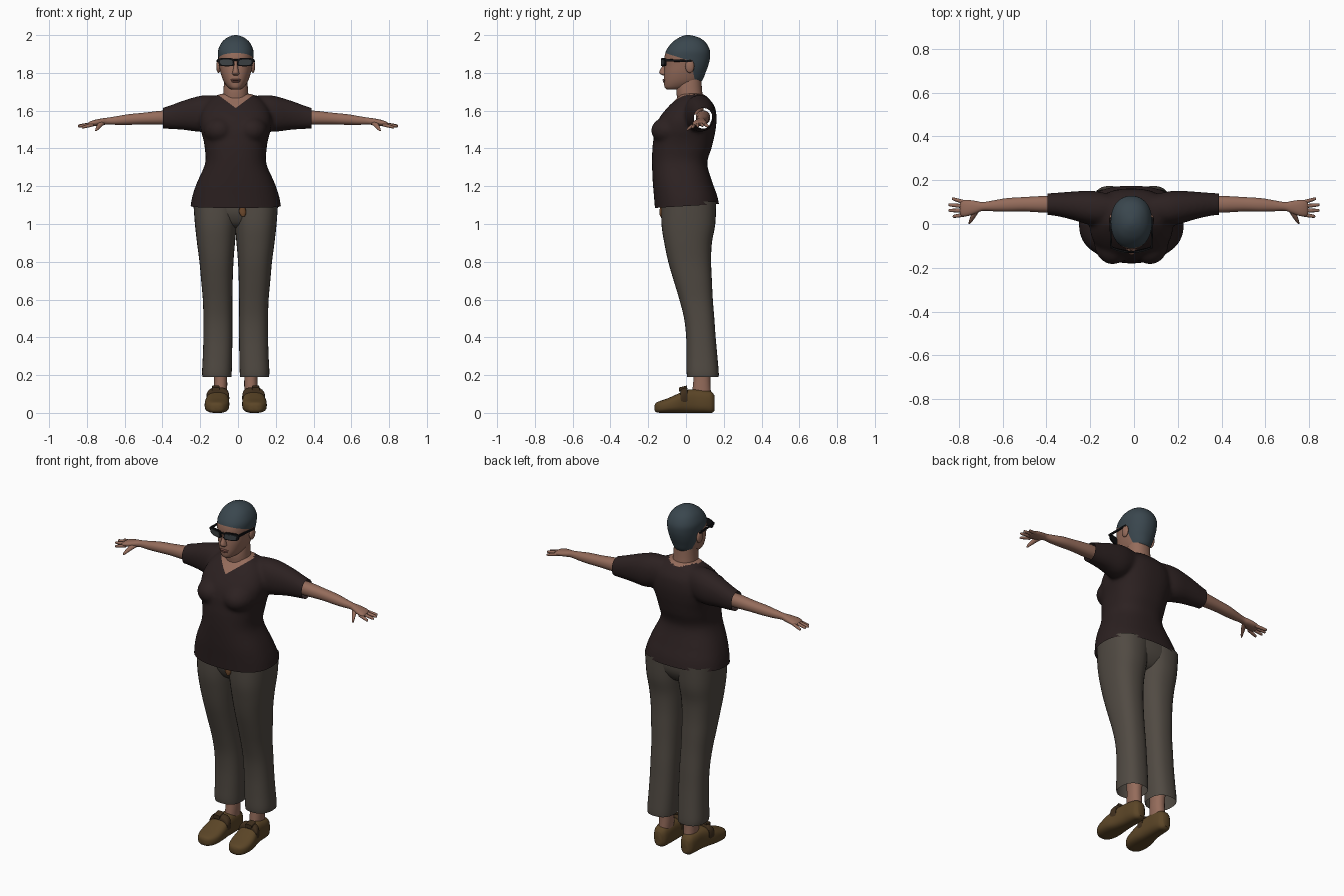
import bpy, bmesh, math
from mathutils import Vector

DX = -0.012          # the body stands slightly off the arm centre


def material(name, r, g, b):
    m = bpy.data.materials.new(name)
    m.diffuse_color = (r, g, b, 1)
    return m


SKIN = material("skin", 0.30, 0.15, 0.105)
LIP = material("lip", 0.22, 0.09, 0.07)
HAIR = material("slate_hair", 0.042, 0.062, 0.076)
SHIRT = material("dark_shirt", 0.025, 0.015, 0.015)
CLOTH = material("trouser_cloth", 0.082, 0.069, 0.056)
SHOE = material("brown_leather", 0.105, 0.06, 0.02)
STRAP = material("strap_leather", 0.05, 0.028, 0.012)
FRAME = material("black_frame", 0.006, 0.006, 0.007)
LENS = material("grey_lens", 0.05, 0.058, 0.062)
TIE = material("tan_tie", 0.15, 0.065, 0.025)


def spline(rows, n):
    """Catmull-Rom through the rows, n steps per span."""
    out = []
    for i in range(len(rows) - 1):
        p = [rows[max(i - 1, 0)], rows[i], rows[i + 1], rows[min(i + 2, len(rows) - 1)]]
        for k in range(n):
            t = k / n
            out.append([0.5 * (2 * b + (c - a) * t + (2 * a - 5 * b + 4 * c - d) * t * t
                               + (3 * b - a - 3 * c + d) * t ** 3) for a, b, c, d in zip(*p)])
    return out + [list(rows[-1])]


def loft(bm, axis, rows, e=2.2, n=4, seg=32, s=1, dx=DX, caps=True, warp=None):
    """Rows are (position, a0, a1, b0, b1): the bounds of each superellipse section."""
    rings = []
    for t, a0, a1, b0, b1 in spline(rows, n):
        ring = []
        for k in range(seg):
            w = 2 * math.pi * k / seg
            c, d = math.cos(w), math.sin(w)
            a = (a0 + a1) / 2 + (a1 - a0) / 2 * math.copysign(abs(c) ** (2 / e), c)
            b = (b0 + b1) / 2 + (b1 - b0) / 2 * math.copysign(abs(d) ** (2 / e), d)
            co = {"z": (a, b, t), "y": (a, t, b), "x": (t, a, b)}[axis]
            x, y, z = warp(*co) if warp else co
            ring.append(bm.verts.new((s * x + dx, y, z)))
        rings.append(ring)
    for r0, r1 in zip(rings, rings[1:]):
        for k in range(seg):
            j = (k + 1) % seg
            bm.faces.new((r0[k], r0[j], r1[j], r1[k]))
    if caps:
        bm.faces.new(rings[0])
        bm.faces.new(rings[-1])


def ball(bm, co, size):
    vs = bmesh.ops.create_uvsphere(bm, u_segments=24, v_segments=16, radius=1)["verts"]
    for v in vs:
        v.co = Vector((v.co.x * size[0] + co[0], v.co.y * size[1] + co[1], v.co.z * size[2] + co[2]))


def finish(name, bm, *mats, rule=None, angle=45):
    bmesh.ops.recalc_face_normals(bm, faces=bm.faces[:])
    me = bpy.data.meshes.new(name)
    if rule:
        for f in bm.faces:
            f.material_index = rule(*f.calc_center_median())
    bm.to_mesh(me)
    bm.free()
    for m in mats:
        me.materials.append(m)
    me.shade_smooth()
    me.set_sharp_from_angle(angle=math.radians(angle))
    ob = bpy.data.objects.new(name, me)
    bpy.context.collection.objects.link(ob)
    return ob


def part(name, mat, axis, rows, **kw):
    bm = bmesh.new()
    loft(bm, axis, rows, **kw)
    return finish(name, bm, mat)


def cut(bm, co, no, **kw):
    bmesh.ops.bisect_plane(bm, geom=bm.verts[:] + bm.edges[:] + bm.faces[:],
                           plane_co=co, plane_no=no, **kw)


def fuse(bm, voxel, smooth):
    """Merge overlapping solids into one smooth skin and return it as a bmesh."""
    ob = finish("helper", bm)
    r = ob.modifiers.new("remesh", "REMESH")
    r.mode, r.voxel_size = "VOXEL", voxel
    m = ob.modifiers.new("smooth", "SMOOTH")
    m.factor, m.iterations = 0.5, smooth
    ev = ob.evaluated_get(bpy.context.evaluated_depsgraph_get())
    out = bmesh.new()
    out.from_mesh(ev.to_mesh())
    bpy.data.objects.remove(ob)
    return out


# Shirt: torso, bust and sleeves fused, then trimmed at hem and cuffs
torso = [(1.02, .25, -.16, .185), (1.09, .24, -.165, .177), (1.15, .229, -.17, .165),
         (1.22, .205, -.176, .14), (1.32, .162, -.18, .112), (1.40, .164, -.178, .135),
         (1.45, .172, -.172, .147), (1.50, .186, -.165, .157), (1.56, .19, -.142, .162),
         (1.62, .17, -.095, .153), (1.665, .13, -.048, .12), (1.69, .08, -.03, .09)]
sleeve = [(.04, .03, .12, 1.54, 1.67), (.12, 0, .14, 1.51, 1.681), (.19, -.005, .152, 1.488, 1.68),
          (.28, .02, .148, 1.498, 1.655), (.36, .038, .142, 1.503, 1.626), (.45, .045, .138, 1.508, 1.597)]
bm = bmesh.new()
loft(bm, "z", [(z, -w, w, f, b) for z, w, f, b in torso], e=2.4, seg=48)
for s in (-1, 1):
    loft(bm, "x", sleeve, s=s, dx=-.005)
    ball(bm, (s * .085 + DX, -.085, 1.495), (.085, .1, .075))
bm = fuse(bm, .011, 5)
cut(bm, (0, 0, 1.095), (0, -.06, 1), clear_inner=True)
for s in (-1, 1):
    cut(bm, (s * .392 - .004, 0, 0), (s, 0, 0), clear_outer=True)
    cut(bm, (DX, 0, 1.614), (s * .75, 0, -1))


def neckline(x, y, z):
    x = abs(x - DX)
    vee = y < .04 and z > 1.614 + .75 * x
    collar = z > 1.63 and (x / .085) ** 2 + ((y - .025) / .085) ** 2 < 1
    return int(vee or collar)


finish("shirt", bm, SHIRT, SKIN, rule=neckline)

# Trousers: two legs overlapping at the seat, open at the hems
leg = [(1.12, -.02, .225, -.13, .16), (1.0, -.006, .216, -.13, .155), (.9, .004, .205, -.115, .137),
       (.8, .012, .192, -.094, .133), (.7, .016, .183, -.065, .137), (.6, .018, .174, -.035, .142),
       (.5, .018, .171, -.01, .15), (.4, .018, .171, .001, .157), (.3, .019, .174, .003, .166),
       (.22, .021, .178, .003, .173), (.19, .023, .176, .006, .173)]
for s, side in ((-1, "left"), (1, "right")):
    part(side + "_trouser_leg", CLOTH, "z", leg, e=2.4, s=s, caps=False)
part("trouser_seat", CLOTH, "z", [(1.14, -.22, .22, -.125, .155), (1.06, -.215, .215, -.12, .15),
     (1.0, -.17, .17, -.09, .115), (.98, -.08, .08, -.05, .07)], e=2.5)
part("waist_tie", TIE, "z", [(1.09, .02, .05, -.138, -.118), (1.06, .018, .055, -.14, -.118),
     (1.04, .03, .048, -.138, -.118)], seg=12)

# Arms, hands and feet
arm = [(.30, .55, 1.565, .036, .036), (.40, .09, 1.563, .038, .037), (.50, .09, 1.558, .033, .031),
       (.58, .087, 1.553, .031, .028), (.64, .083, 1.548, .025, .023), (.69, .08, 1.545, .020, .018),
       (.72, .077, 1.541, .028, .018), (.76, .073, 1.535, .037, .016), (.785, .071, 1.53, .035, .012),
       (.795, .07, 1.528, .025, .006)]
arm[0] = (.30, .09, 1.565, .036, .036)
fingers = [(.097, 1.53, .832, .116, 1.517), (.080, 1.531, .848, .088, 1.52),
           (.061, 1.53, .848, .062, 1.517), (.044, 1.526, .828, .034, 1.511)]
ankle = [(.07, .05, .115, .03, .135), (.14, .045, .115, .036, .13), (.2, .045, .116, .04, .13),
         (.32, .04, .125, .035, .14)]
shoe = [(-.166, .085, .115, .014, .04), (-.158, .066, .137, .004, .054), (-.135, .047, .155, 0, .064),
        (-.10, .036, .164, 0, .076), (-.05, .034, .162, 0, .098), (0, .038, .148, 0, .12),
        (.05, .04, .138, 0, .125), (.10, .042, .134, 0, .12), (.135, .05, .126, 0, .112),
        (.152, .066, .11, .012, .09)]
for s, side in ((-1, "left"), (1, "right")):
    bm = bmesh.new()
    loft(bm, "x", [(x, y - ry, y + ry, z - rz, z + rz) for x, y, z, ry, rz in arm], s=s, dx=0, seg=24)
    for y0, z0, x1, y1, z1 in fingers:
        rows = []
        for t, r in ((0, .009), (.4, .009), (.9, .007), (1, .002)):
            y, z = y0 + (y1 - y0) * t, z0 + (z1 - z0) * t
            rows.append((.765 + (x1 - .765) * t, y - r, y + r, z - r, z + r))
        loft(bm, "x", rows, s=s, dx=0, seg=10, n=3)
    loft(bm, "y", [(.07, .70, .735, 1.525, 1.55), (.04, .718, .745, 1.512, 1.535),
                   (.012, .738, .754, 1.496, 1.513), (.001, .748, .756, 1.491, 1.498)], s=s, dx=0, seg=12)
    finish(side + "_arm", bm, SKIN)
    part(side + "_ankle", SKIN, "z", ankle, s=s)
    part(side + "_shoe", SHOE, "y", shoe, e=2.8, s=s)
    part(side + "_shoe_strap", STRAP, "y", [(-.03, .036, .155, .03, .117), (-.022, .034, .156, .03, .129),
         (0, .035, .151, .03, .136), (.008, .038, .147, .03, .13)], e=2.8, s=s, n=2)
    part(side + "_shoe_buckle", STRAP, "y", [(-.036, .085, .125, .112, .135),
         (.004, .085, .125, .125, .145)], e=5, s=s, n=1, seg=16)

# Neck and head, with the hair coloured above a stepped hairline
part("neck", SKIN, "z", [(1.58, -.07, .07, -.04, .095), (1.66, -.067, .067, -.047, .09),
     (1.72, -.064, .064, -.05, .084), (1.80, -.06, .06, -.03, .08)])
skull = [(1.712, .022, -.10, -.03), (1.724, .042, -.113, .03), (1.755, .064, -.117, .082),
         (1.80, .08, -.116, .103), (1.84, .088, -.113, .118), (1.88, .093, -.114, .127),
         (1.92, .093, -.104, .126), (1.96, .075, -.074, .105), (1.985, .048, -.04, .073),
         (1.997, .02, -.012, .036), (2.0, .004, .004, .018)]
bm = bmesh.new()
loft(bm, "z", [(z, -w, w, f, b) for z, w, f, b in skull], seg=48)
cut(bm, (0, 0, 1.87), (0, .32, 1))
cut(bm, (0, .035, 1.82), (0, 1, .2))
cut(bm, (0, 0, 1.75), (0, 0, 1))


def hairline(x, y, z):
    return int(z + .32 * y > 1.87 or (y + .2 * (z - 1.82) > .035 and z > 1.75))


finish("head", bm, SKIN, HAIR, rule=hairline)
bm = bmesh.new()
loft(bm, "z", [(1.868, -.009, .009, -.118, -.09), (1.835, -.011, .011, -.127, -.09),
               (1.808, -.016, .016, -.141, -.09), (1.795, -.019, .019, -.138, -.09),
               (1.786, -.012, .012, -.122, -.09)], seg=20)
for s in (-1, 1):
    ball(bm, (s * .091 + DX, .02, 1.835), (.012, .024, .035))
finish("nose_and_ears", bm, SKIN)
bm = bmesh.new()
ball(bm, (DX, -.112, 1.763), (.027, .012, .006))
ball(bm, (DX, -.111, 1.754), (.023, .012, .006))
finish("lips", bm, LIP)

# Glasses, wrapped round the face
wrap = lambda x, y, z: (x - .25 * max(0, 1.86 - z), y + 2.5 * x * x, z)
for s, side in ((-1, "left"), (1, "right")):
    part(side + "_frame", FRAME, "y", [(-.132, .01, .094, 1.835, 1.879), (-.124, .01, .094, 1.835, 1.879)],
         e=4, n=1, s=s, warp=wrap)
    part(side + "_lens", LENS, "y", [(-.134, .018, .084, 1.841, 1.870), (-.13, .018, .084, 1.841, 1.870)],
         e=4, n=1, s=s, warp=wrap)
    part(side + "_temple", FRAME, "y", [(-.112, .088, .096, 1.86, 1.874), (.03, .093, .101, 1.857, 1.868)],
         e=5, n=1, s=s, seg=16)
part("glasses_bridge", FRAME, "x", [(-.016, -.132, -.124, 1.862, 1.873), (.016, -.132, -.124, 1.862, 1.873)],
     n=1, seg=12)
